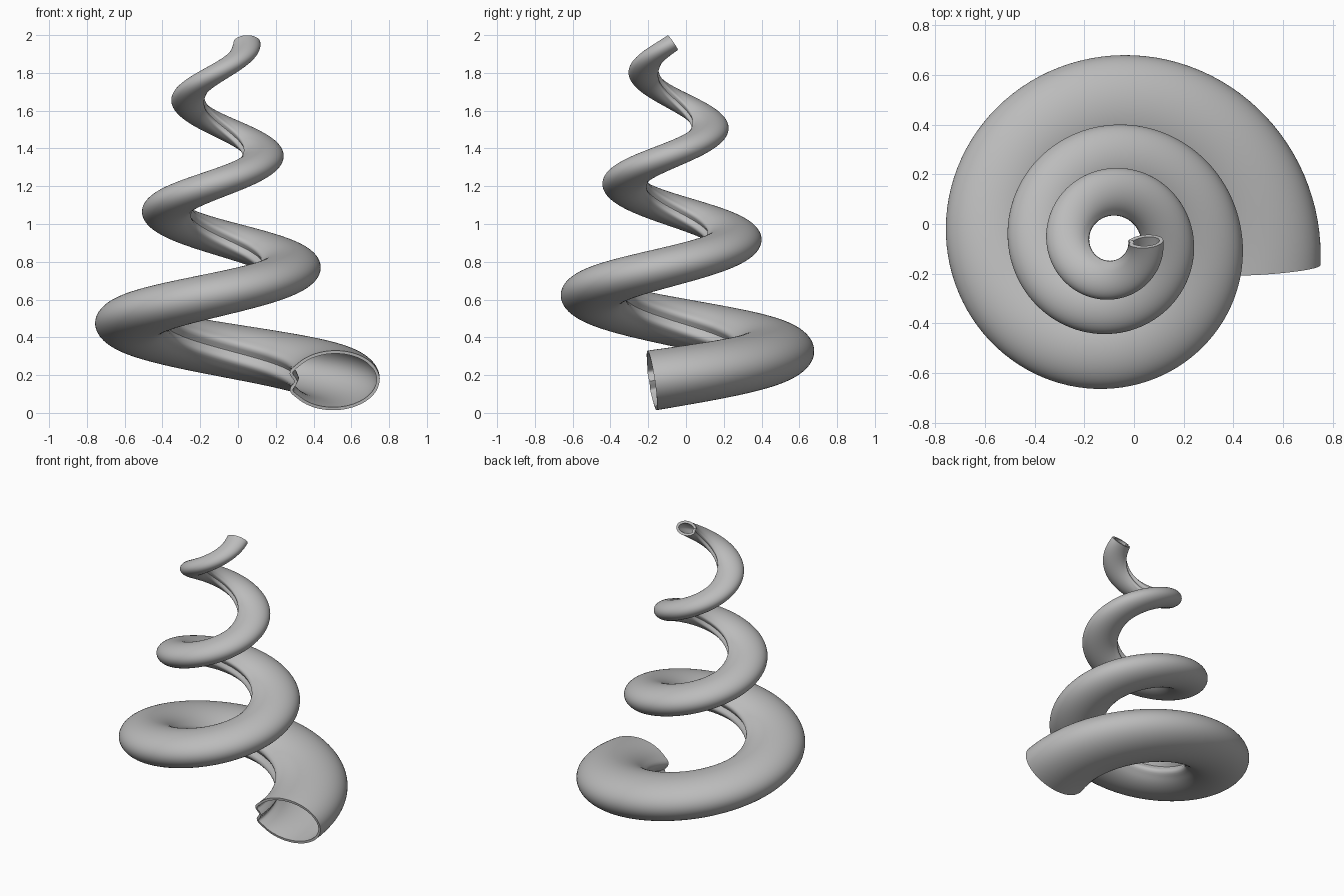
import bpy
import bmesh
from math import cos, sin, pi, exp, radians
from mathutils import Vector

cube = bpy.data.objects.get("Cube")
if cube:
    bpy.data.objects.remove(cube, do_unlink=True)

STEPS, SIDES = 320, 72
START, END = radians(-10.4), 6 * pi
AXIS = Vector((-0.09, -0.07, 0))
UP = Vector((0, 0, 1))


def centre(u):
    """Point on the rising logarithmic spiral, u from mouth to tip."""
    a = START + u * (END - START)
    r = 0.61 * (0.137 / 0.61) ** u
    return AXIS + Vector((r * cos(a), r * sin(a), 0.172 + 1.788 * u))


def section(u):
    """Oval ring across the tube with a groove along its inner side."""
    tangent = (centre(u + 0.0005) - centre(u - 0.0005)).normalized()
    side = tangent.cross(UP).normalized()
    rise = side.cross(tangent)
    # The mouth is cut slightly askew
    side = (side + tangent * 0.165 * exp(-u * 40)).normalized()
    a = 0.24 * (0.071 / 0.24) ** u
    for i in range(SIDES):
        p = 2 * pi * i / SIDES
        groove = 1 - 0.12 * exp(-((p - pi) / 0.16) ** 2)
        groove += 0.04 * exp(-((abs(p - pi) - 0.36) / 0.16) ** 2)
        yield centre(u) + groove * a * (side * cos(p) + rise * 0.665 * sin(p))


# Spiral tube skin
bm = bmesh.new()
rings = [[bm.verts.new(v) for v in section(k / STEPS)] for k in range(STEPS + 1)]
for lower, upper in zip(rings, rings[1:]):
    for i in range(SIDES):
        j = (i + 1) % SIDES
        bm.faces.new((lower[i], lower[j], upper[j], upper[i]))
bmesh.ops.recalc_face_normals(bm, faces=bm.faces)
# Normals must point away from the tube centre
probe = rings[0][0].link_faces[0]
if probe.normal.dot(probe.calc_center_median() - centre(0)) < 0:
    bmesh.ops.reverse_faces(bm, faces=bm.faces)
mesh = bpy.data.meshes.new("spiral_tube")
bm.to_mesh(mesh)
bm.free()
tube = bpy.data.objects.new("spiral_tube", mesh)
bpy.context.collection.objects.link(tube)

# Wall thickness, open at both ends
wall = tube.modifiers.new("wall", "SOLIDIFY")
wall.thickness = 0.016
wall.offset = -1

# Plain grey surface
grey = bpy.data.materials.new("plain_grey")
grey.use_nodes = True
colour = (0.5, 0.5, 0.5, 1)
grey.diffuse_color = colour
grey.node_tree.nodes["Principled BSDF"].inputs["Base Color"].default_value = colour
mesh.materials.append(grey)

bpy.context.view_layer.objects.active = tube
tube.select_set(True)
bpy.ops.object.modifier_apply(modifier=wall.name)
bpy.ops.object.shade_smooth_by_angle(angle=radians(40))
